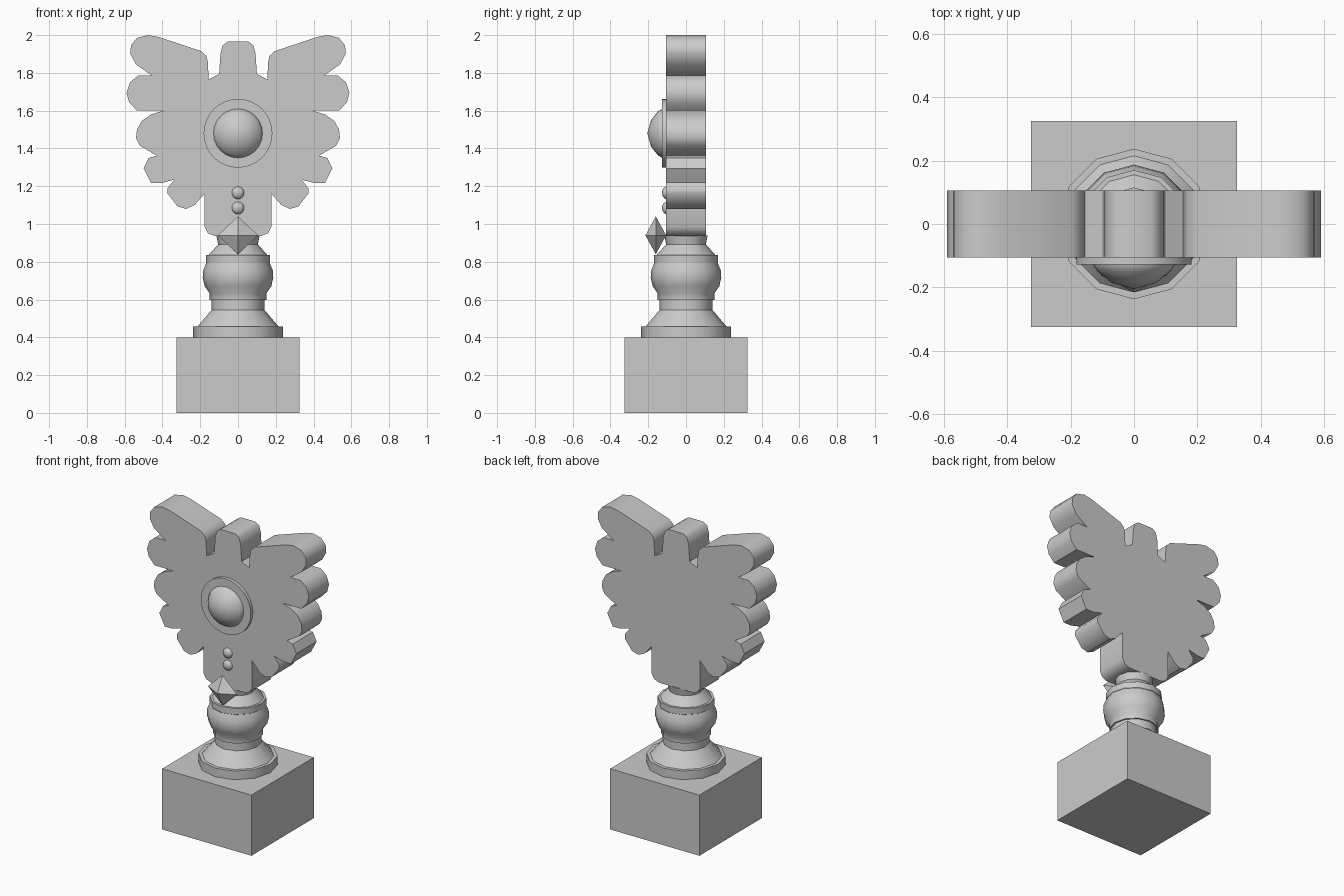
import bpy, bmesh, math
from mathutils import Matrix

if "Cube" in bpy.data.objects:
    bpy.data.objects.remove(bpy.data.objects["Cube"])


def finish(bm, name, angle=None):
    bmesh.ops.recalc_face_normals(bm, faces=bm.faces[:])
    mesh = bpy.data.meshes.new(name)
    bm.to_mesh(mesh)
    bm.free()
    ob = bpy.data.objects.new(name, mesh)
    bpy.context.collection.objects.link(ob)
    if angle:
        bpy.ops.object.select_all(action='DESELECT')
        ob.select_set(True)
        bpy.context.view_layer.objects.active = ob
        bpy.ops.object.shade_smooth_by_angle(angle=math.radians(angle))
    return ob


def lathe(name, profile, sides, matrix=Matrix(), angle=35):
    """Revolve (radius, height) points about z; zero radius makes a pole."""
    bm = bmesh.new()
    rings = []
    for r, h in profile:
        n = sides if r > 0 else 1
        rings.append([bm.verts.new((r * math.cos(2 * math.pi * i / sides),
                                    r * math.sin(2 * math.pi * i / sides), h))
                      for i in range(n)])
    for a, b in zip(rings, rings[1:]):
        for i in range(sides):
            j = (i + 1) % sides
            if len(b) == 1:
                bm.faces.new((a[i], a[j], b[0]))
            else:
                bm.faces.new((a[i], a[j], b[j], b[i]))
    for ring in (rings[0], rings[-1]):
        if len(ring) > 1:
            bm.faces.new(ring)
    bm.transform(matrix)
    return finish(bm, name, angle)


def facing_front(y, z):
    return Matrix.Translation((0, y, z)) @ Matrix.Rotation(math.pi / 2, 4, 'X')


# Square plinth
bm = bmesh.new()
bmesh.ops.create_cube(bm, size=1, matrix=Matrix.Translation((0, 0, 0.2))
                      @ Matrix.Diagonal((0.65, 0.65, 0.4, 1)))
finish(bm, "plinth")

# Turned column
lathe("column", [
    (0.237, 0.39), (0.237, 0.457), (0.215, 0.457), (0.14, 0.545), (0.14, 0.597),
    (0.15, 0.597), (0.15, 0.632), (0.176, 0.67), (0.187, 0.715), (0.184, 0.755),
    (0.168, 0.795), (0.17, 0.797), (0.17, 0.837), (0.155, 0.837), (0.105, 0.892),
    (0.115, 0.94)], 12)

# Winged figure: right half of the outline, mirrored and extruded
half = [
    (0.055, 1.965), (0.082, 1.945), (0.093, 1.90), (0.1, 1.795), (0.155, 1.765),
    (0.16, 1.86), (0.167, 1.89), (0.195, 1.915), (0.42, 1.99), (0.475, 2.0),
    (0.535, 1.985), (0.567, 1.945), (0.57, 1.90), (0.54, 1.845), (0.455, 1.785),
    (0.53, 1.785), (0.572, 1.75), (0.59, 1.695), (0.577, 1.645), (0.535, 1.6),
    (0.395, 1.6), (0.46, 1.58), (0.51, 1.545), (0.535, 1.5), (0.54, 1.455),
    (0.52, 1.415), (0.43, 1.362), (0.472, 1.35), (0.50, 1.295), (0.46, 1.217),
    (0.405, 1.217), (0.337, 1.235), (0.372, 1.19), (0.372, 1.16), (0.32, 1.093),
    (0.275, 1.08), (0.23, 1.1), (0.177, 1.16), (0.177, 0.985), (0.16, 0.952),
    (0.125, 0.937)]
bm = bmesh.new()
outline = half + [(-x, z) for x, z in reversed(half)]
face = bm.faces.new([bm.verts.new((x, -0.105, z)) for x, z in outline])
side = bmesh.ops.extrude_face_region(bm, geom=[face], use_keep_orig=True)
bmesh.ops.translate(bm, vec=(0, 0.21, 0),
                    verts=[v for v in side["geom"] if isinstance(v, bmesh.types.BMVert)])
finish(bm, "winged_figure", 40)

# Chest medallion: flat rim and low dome
lathe("medallion_rim", [(0.182, -0.01), (0.182, 0.022)], 32, facing_front(-0.105, 1.48))
lathe("medallion_dome", [(0.13, 0), (0.13, 0.022), (0.115, 0.045), (0.07, 0.08), (0, 0.1)],
      24, facing_front(-0.105, 1.48), 50)

# Two small beads
for i, z in enumerate((1.165, 1.085)):
    bm = bmesh.new()
    bmesh.ops.create_uvsphere(bm, u_segments=16, v_segments=8, radius=0.034,
                              matrix=Matrix.Translation((0, -0.1, z))
                              @ Matrix.Diagonal((1, 0.8, 1, 1)))
    finish(bm, f"bead_{i + 1}", 60)

# Faceted gem at the foot of the figure
lathe("gem", [(0, -0.1), (1, 0), (0, 0.1)][1:], 4,
      Matrix.Translation((0, -0.16, 0.94)) @ Matrix.Diagonal((0.107, 0.055, 1, 1)), None)
lathe("gem_underside", [(1, 0), (0, -0.1)], 4,
      Matrix.Translation((0, -0.16, 0.94)) @ Matrix.Diagonal((0.107, 0.055, 1, 1)), None)
